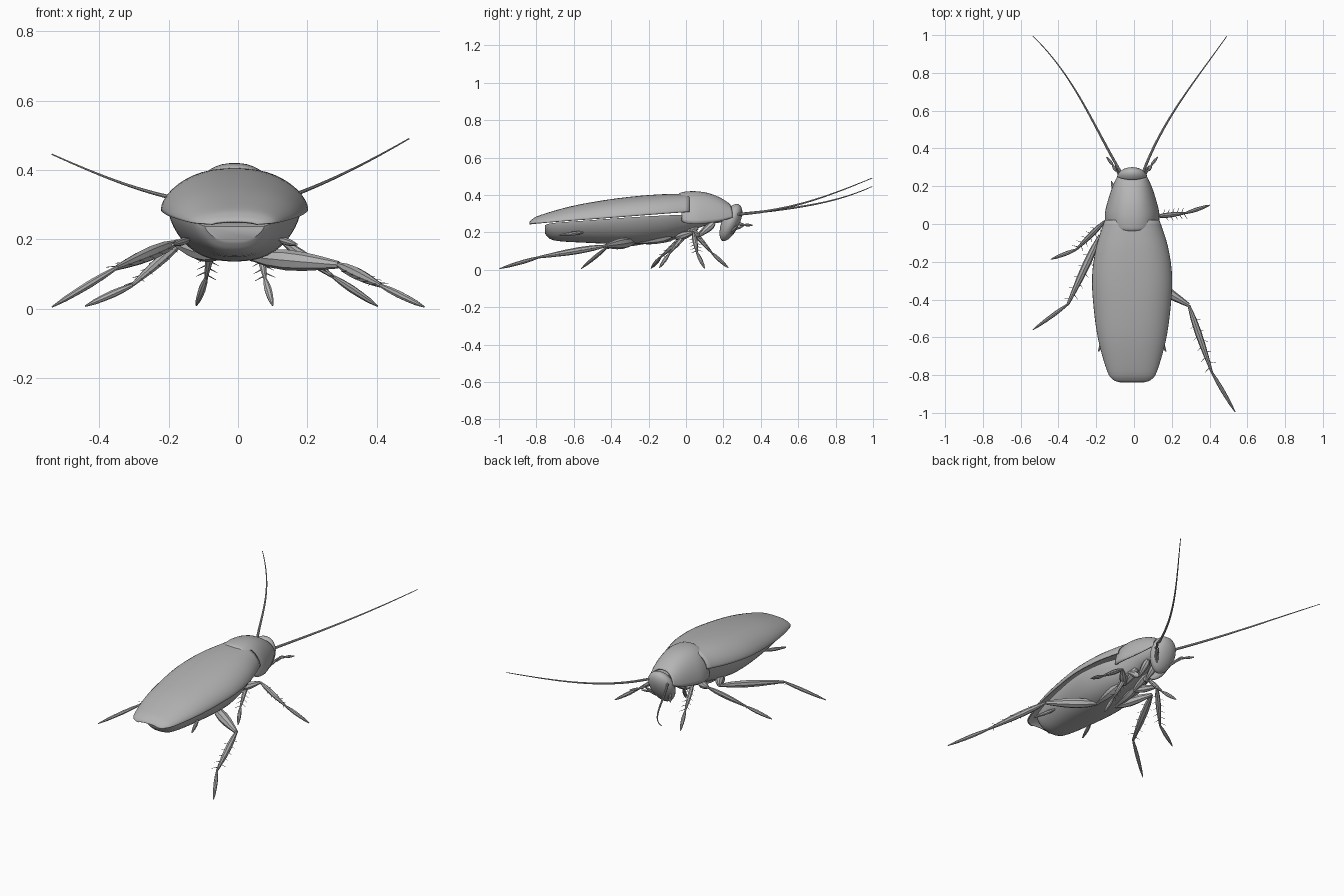
import bpy, bmesh, math
from mathutils import Vector

if "Cube" in bpy.data.objects:
    bpy.data.objects.remove(bpy.data.objects["Cube"])

shell = bpy.data.materials.new("shell grey")
shell.diffuse_color = (0.46, 0.46, 0.46, 1)
shell.use_nodes = True
shell.node_tree.nodes["Principled BSDF"].inputs["Base Color"].default_value = shell.diffuse_color
CX = -0.01  # body midline


def finish(name, bm, angle=40):
    bmesh.ops.recalc_face_normals(bm, faces=bm.faces)
    me = bpy.data.meshes.new(name)
    bm.to_mesh(me)
    bm.free()
    ob = bpy.data.objects.new(name, me)
    bpy.context.collection.objects.link(ob)
    me.materials.append(shell)
    bpy.ops.object.select_all(action='DESELECT')
    ob.select_set(True)
    bpy.context.view_layer.objects.active = ob
    bpy.ops.object.shade_smooth_by_angle(angle=math.radians(angle))
    return ob


def bridge(bm, rings, closed):
    for a, b in zip(rings, rings[1:]):
        n = len(a)
        for i in range(n if closed else n - 1):
            j = (i + 1) % n
            bm.faces.new((a[i], a[j], b[j], b[i]))


def refine(sections, steps=4):
    """Catmull-Rom resampling of section rows."""
    rows = [sections[0]] + sections + [sections[-1]]
    out = []
    for k in range(1, len(rows) - 2):
        for s in range(steps):
            t = s / steps
            out.append([0.5 * (2 * b + (c - a) * t + (2*a - 5*b + 4*c - d) * t**2
                               + (3*b - a - 3*c + d) * t**3)
                        for a, b, c, d in zip(*rows[k - 1:k + 3])])
    return out + [sections[-1]]


def dome(name, sections, power, roundness, thick=0, closed=False, sweep=0, n=24):
    """Arched loft; rows are y, half width, edge z, crown z."""
    bm = bmesh.new()
    rings = []
    for y, w, edge, crown in refine(sections):
        ring = []
        for i in range(n + 1):
            u = -math.cos(math.pi * i / n)
            arch = max(0, 1 - abs(u) ** power) ** roundness
            ring.append(bm.verts.new((CX + w * u, y + sweep * u * u, edge + (crown - edge) * arch)))
        rings.append(ring)
    bridge(bm, rings, closed)
    if closed:
        bm.faces.new(rings[0])
        bm.faces.new(rings[-1])
    ob = finish(name, bm)
    if thick:
        mod = ob.modifiers.new("thickness", 'SOLIDIFY')
        mod.thickness = thick
        mod.offset = -1
    return ob


def tube(bm, pts, radii, n=8):
    """Capped tapering tube through pts."""
    pts = [Vector(p) for p in pts]
    rings = []
    for i, (p, r) in enumerate(zip(pts, radii)):
        d = (pts[min(i + 1, len(pts) - 1)] - pts[max(i - 1, 0)]).normalized()
        s = d.cross(Vector((0, 0, 1)))
        s = s.normalized() if s.length > 0.01 else Vector((1, 0, 0))
        t = s.cross(d)
        rings.append([bm.verts.new(p + r * (math.cos(a) * s + math.sin(a) * t))
                      for a in (2 * math.pi * k / n for k in range(n))])
    bridge(bm, rings, True)
    bm.faces.new(rings[0])
    bm.faces.new(rings[-1])


def spindle(bm, a, b, r, shape=(0.4, 0.85, 1, 0.9, 0.65, 0.35)):
    a, b = Vector(a), Vector(b)
    m = len(shape) - 1
    tube(bm, [a.lerp(b, i / m) for i in range(m + 1)], [r * s for s in shape])


# Folded wings
dome("wings", [(-0.838, 0.065, 0.243, 0.252), (-0.825, 0.10, 0.246, 0.268),
               (-0.78, 0.132, 0.25, 0.292), (-0.62, 0.178, 0.263, 0.338),
               (-0.45, 0.203, 0.275, 0.37), (-0.28, 0.212, 0.288, 0.392),
               (-0.12, 0.19, 0.30, 0.404), (0.02, 0.145, 0.31, 0.405)],
     2.6, 0.6, thick=0.008)

# Neck shield
dome("neck_shield", [(-0.038, 0.128, 0.262, 0.405), (-0.02, 0.14, 0.25, 0.415),
                     (0.04, 0.144, 0.245, 0.42), (0.11, 0.128, 0.25, 0.412),
                     (0.18, 0.105, 0.262, 0.387), (0.235, 0.08, 0.28, 0.352)],
     2.4, 0.55, thick=0.008, sweep=0.015)

# Belly, running forward under the neck shield
dome("abdomen", [(-0.755, 0.085, 0.238, 0.195), (-0.71, 0.12, 0.25, 0.158),
                 (-0.55, 0.16, 0.262, 0.145), (-0.3, 0.19, 0.28, 0.137),
                 (-0.12, 0.165, 0.29, 0.158), (0.0, 0.12, 0.295, 0.195),
                 (0.1, 0.09, 0.31, 0.235), (0.22, 0.05, 0.32, 0.26)],
     2.6, 0.7, closed=True)

# Head, tucked down
bm = bmesh.new()
bmesh.ops.create_uvsphere(bm, u_segments=24, v_segments=14, radius=1)
tilt = math.radians(-24)
for v in bm.verts:
    x, y, z = v.co
    w = 0.08 * (1 + 0.12 * z)
    x, y, z = x * w, y * 0.047 * (1 + 0.1 * z), z * 0.107
    v.co = (CX + x, 0.238 + y * math.cos(tilt) - z * math.sin(tilt),
            0.252 + y * math.sin(tilt) + z * math.cos(tilt))
finish("head", bm)

# Antennae: curves through four points
for side, pts in (("left", [(-0.065, 0.265, 0.295), (-0.21, 0.53, 0.325),
                            (-0.35, 0.77, 0.368), (-0.535, 0.995, 0.445)]),
                  ("right", [(0.045, 0.265, 0.295), (0.165, 0.52, 0.33),
                             (0.315, 0.75, 0.395), (0.492, 0.995, 0.49)])):
    p0, p1, p2, p3 = map(Vector, pts)
    h1 = (-5 * p0 + 18 * p1 - 9 * p2 + 2 * p3) / 6
    h2 = (2 * p0 - 9 * p1 + 18 * p2 - 5 * p3) / 6
    path = []
    for i in range(25):
        t = i / 24
        path.append(p0*(1-t)**3 + 3*h1*t*(1-t)**2 + 3*h2*t*t*(1-t) + p3*t**3)
    bm = bmesh.new()
    tube(bm, path, [0.0075 - 0.0055 * i / 24 for i in range(25)])
    finish(side + "_antenna", bm)

# Mouth feelers and tail feelers
for side, s in (("left", -1), ("right", 1)):
    bm = bmesh.new()
    spindle(bm, (CX + s*0.05, 0.24, 0.20), (CX + s*0.085, 0.285, 0.245), 0.008)
    spindle(bm, (CX + s*0.085, 0.28, 0.245), (CX + s*0.105, 0.315, 0.24), 0.009)
    spindle(bm, (CX + s*0.10, 0.31, 0.24), (CX + s*0.135, 0.355, 0.238), 0.008)
    spindle(bm, (CX + s*0.03, 0.22, 0.18), (CX + s*0.06, 0.27, 0.215), 0.006)
    spindle(bm, (CX + s*0.06, 0.265, 0.215), (CX + s*0.09, 0.31, 0.235), 0.006)
    finish(side + "_mouth_feelers", bm)
    bm = bmesh.new()
    spindle(bm, (CX + s*0.13, -0.55, 0.20), (CX + s*0.178, -0.675, 0.185), 0.011)
    finish(side + "_tail_feeler", bm)

# Legs: hip, thigh root, knee, ankle, tip, thigh radius, shin radius
legs = {
    "right_hind": ((0.04, -0.08, 0.185), (0.04, -0.28, 0.15), (0.29, -0.43, 0.127),
                   (0.412, -0.785, 0.067), (0.536, -0.996, 0.006), 0.03, 0.018),
    "left_hind": ((-0.05, -0.05, 0.19), (-0.06, -0.24, 0.15), (-0.18, -0.06, 0.19),
                  (-0.35, -0.425, 0.118), (-0.535, -0.56, 0.006), 0.028, 0.021),
    "left_middle": ((-0.05, 0.06, 0.23), (-0.05, -0.06, 0.17), (-0.155, 0.015, 0.20),
                    (-0.305, -0.135, 0.068), (-0.44, -0.187, 0.008), 0.022, 0.015),
    "right_middle": ((0.03, 0.06, 0.23), (0.03, -0.05, 0.17), (0.12, 0.04, 0.20),
                     (0.275, 0.058, 0.092), (0.402, 0.10, 0.008), 0.022, 0.014),
    "left_front": ((-0.04, 0.15, 0.25), (-0.04, 0.06, 0.18), (-0.07, 0.03, 0.215),
                   (-0.092, 0.14, 0.088), (-0.12, 0.226, 0.01), 0.018, 0.013),
    "right_front": ((0.02, 0.15, 0.25), (0.02, 0.07, 0.18), (0.055, 0.02, 0.215),
                    (0.078, -0.09, 0.085), (0.10, -0.143, 0.01), 0.018, 0.013),
}
for name, (hip, root, knee, ankle, tip, r_thigh, r_shin) in legs.items():
    bm = bmesh.new()
    spindle(bm, hip, root, r_thigh * 1.1, (0.6, 1, 1, 0.85, 0.6, 0.35))
    spindle(bm, root, knee, r_thigh)
    spindle(bm, knee, ankle, r_shin)
    spindle(bm, ankle, tip, 0.011, (0.5, 0.85, 1, 0.9, 0.7, 0.2))
    # Shin spines, alternating sides
    a, b = Vector(knee), Vector(ankle)
    along = (b - a).normalized()
    across = along.cross(Vector((0, 0, 1))).normalized()
    for i in range(10):
        base = a.lerp(b, 0.2 + 0.08 * i)
        out = across * (1 if i % 2 else -1)
        end = base + out * (r_shin + 0.018) + along * 0.02
        tube(bm, [base, end], [0.0025, 0.0006], 4)
    finish(name + "_leg", bm)
